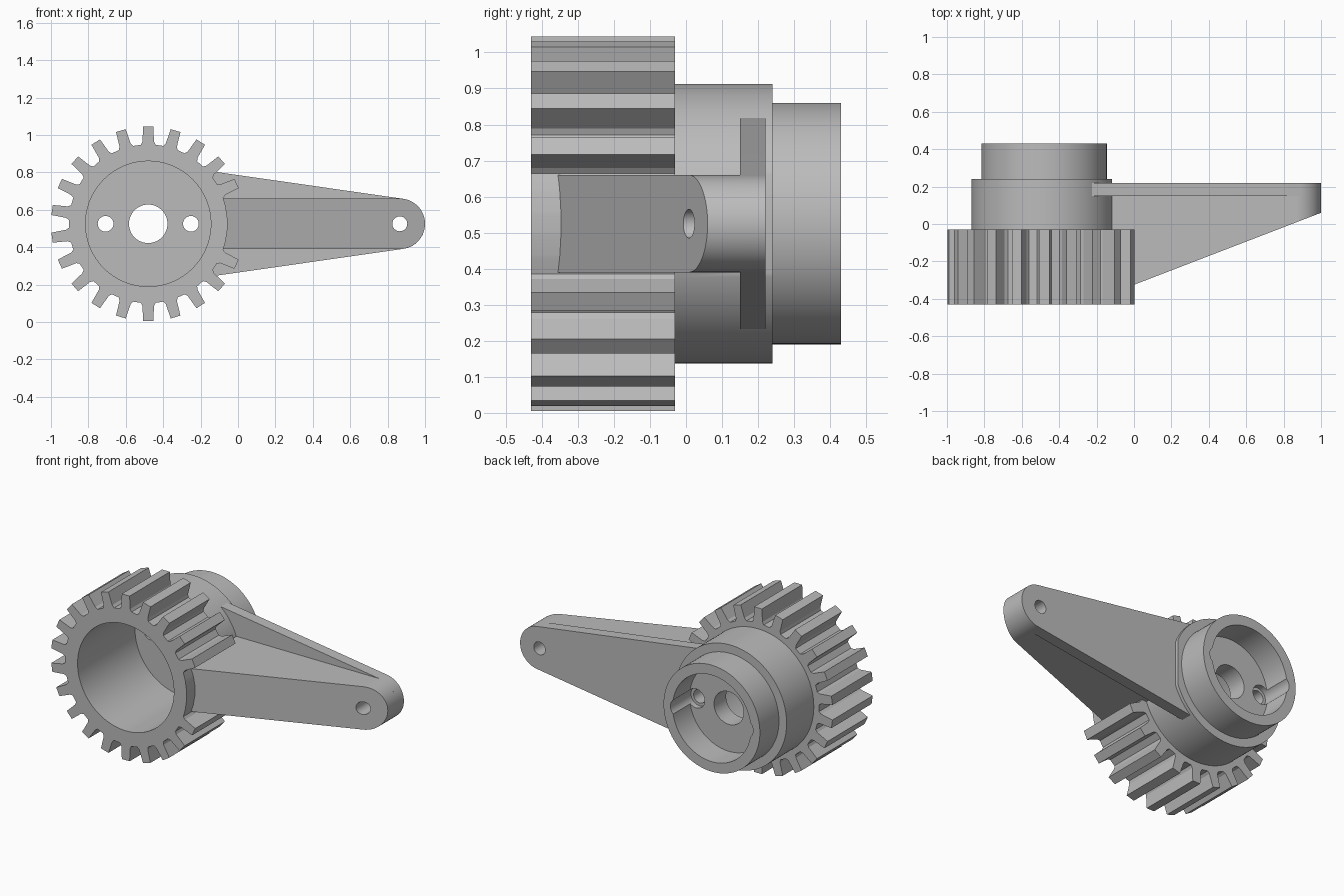
import bpy, bmesh
from math import sin, cos, pi, radians

if "Cube" in bpy.data.objects:
    bpy.data.objects.remove(bpy.data.objects["Cube"])

HUB_X, PIN_X, MID_Z = -0.48, 0.865, 0.525
END_R, TEETH = 0.135, 22

grey = bpy.data.materials.new("plain_grey")
grey.use_nodes = True
grey.diffuse_color = (0.5, 0.5, 0.5, 1)
grey.node_tree.nodes["Principled BSDF"].inputs["Base Color"].default_value = (0.5, 0.5, 0.5, 1)


def prism(name, outline, front, back):
    """Extrude an (x, z) outline along y; front is a function of x or a number."""
    bm = bmesh.new()
    y_at = front if callable(front) else lambda x: front
    a = [bm.verts.new((x, y_at(x), z)) for x, z in outline]
    b = [bm.verts.new((x, back, z)) for x, z in outline]
    bm.faces.new(a)
    bm.faces.new(b[::-1])
    for i in range(len(a)):
        j = (i + 1) % len(a)
        bm.faces.new((a[j], a[i], b[i], b[j]))
    bmesh.ops.recalc_face_normals(bm, faces=bm.faces)
    mesh = bpy.data.meshes.new(name)
    bm.to_mesh(mesh)
    bm.free()
    mesh.materials.append(grey)
    obj = bpy.data.objects.new(name, mesh)
    bpy.context.collection.objects.link(obj)
    return obj


def arc(cx, r, start=0, end=360, steps=96):
    return [(cx + r * cos(radians(start + (end - start) * i / steps)),
             MID_Z + r * sin(radians(start + (end - start) * i / steps)))
            for i in range(steps + (end - start < 360))]


def cylinder(name, cx, r, front, back, steps=96):
    return prism(name, arc(cx, r, steps=steps), front, back)


def combine(obj, other, operation):
    mod = obj.modifiers.new(operation.lower(), 'BOOLEAN')
    mod.object, mod.operation, mod.solver = other, operation, 'EXACT'
    graph = bpy.context.evaluated_depsgraph_get()
    mesh = bpy.data.meshes.new_from_object(obj.evaluated_get(graph))
    obj.modifiers.clear()
    obj.data = mesh


def gear_outline():
    """Root circle with tapered teeth, two left out where the arm joins."""
    points = []
    tooth = [(0.424, -0.040), (0.440, -0.031), (0.52, -0.027),
             (0.52, 0.027), (0.440, 0.031), (0.424, 0.040)]
    for i in range(TEETH):
        angle = (i + 0.5) * 2 * pi / TEETH
        missing = i in (0, TEETH - 1)
        for r, w in tooth:
            if missing:
                r = 0.424
            turn = angle + w / r
            points.append((HUB_X + r * cos(turn), MID_Z + r * sin(turn)))
    return points


# Hub: toothed gear, stepped collar with a flat, rear boss
hub = prism("gear_hub", gear_outline(), -0.43, -0.03)
collar = cylinder("collar", HUB_X, 0.388, -0.1, 0.24, 128)
flat = prism("flat_cutter", [(-0.117, 0), (0.1, 0), (0.1, 1.1), (-0.117, 1.1)], 0.15, 0.3)
combine(collar, flat, 'DIFFERENCE')
boss = cylinder("boss", HUB_X, 0.335, 0.2, 0.43)
for part in (collar, boss):
    combine(hub, part, 'UNION')

# Arm: tapered back plate and sloping front rib, both with a round end
tip = arc(PIN_X, END_R, -81.6, 81.6, 32)
plate = prism("arm_plate", [(-0.24, MID_Z - 0.295)] + tip + [(-0.24, MID_Z + 0.295)], 0.15, 0.22)
round_end = arc(PIN_X, END_R, -90, 90, 32)
rib = prism("arm_rib", [(-0.12, MID_Z - END_R)] + round_end + [(-0.12, MID_Z + END_R)],
            lambda x: -0.325 + 0.385 * x, 0.15)

# Bores, centre hole, screw holes with counterbores, pin hole
bores = [cylinder("front_bore", HUB_X, 0.335, -0.6, 0.14),
         cylinder("rear_bore", HUB_X, 0.272, 0.26, 0.6),
         cylinder("centre_hole", HUB_X, 0.103, 0, 0.4, 48)]
screws = []
for side in (-1, 1):
    x = HUB_X + side * 0.228
    screws.append(cylinder("screw_hole", x, 0.042, 0, 0.4, 32))
    bores.append(cylinder("counterbore", x, 0.06, 0.225, 0.6, 32))
pin = cylinder("pin_hole", PIN_X, 0.04, -0.6, 0.6, 32)
for cutter in bores + screws:
    combine(hub, cutter, 'DIFFERENCE')
combine(plate, screws[1], 'DIFFERENCE')
for part in (plate, rib):
    combine(part, pin, 'DIFFERENCE')

# Remove helpers and shade
for helper in [collar, flat, boss, pin] + bores + screws:
    bpy.data.objects.remove(helper)
for part in (hub, plate, rib):
    bpy.ops.object.select_all(action='DESELECT')
    part.select_set(True)
    bpy.context.view_layer.objects.active = part
    bpy.ops.object.shade_smooth_by_angle(angle=radians(25))
